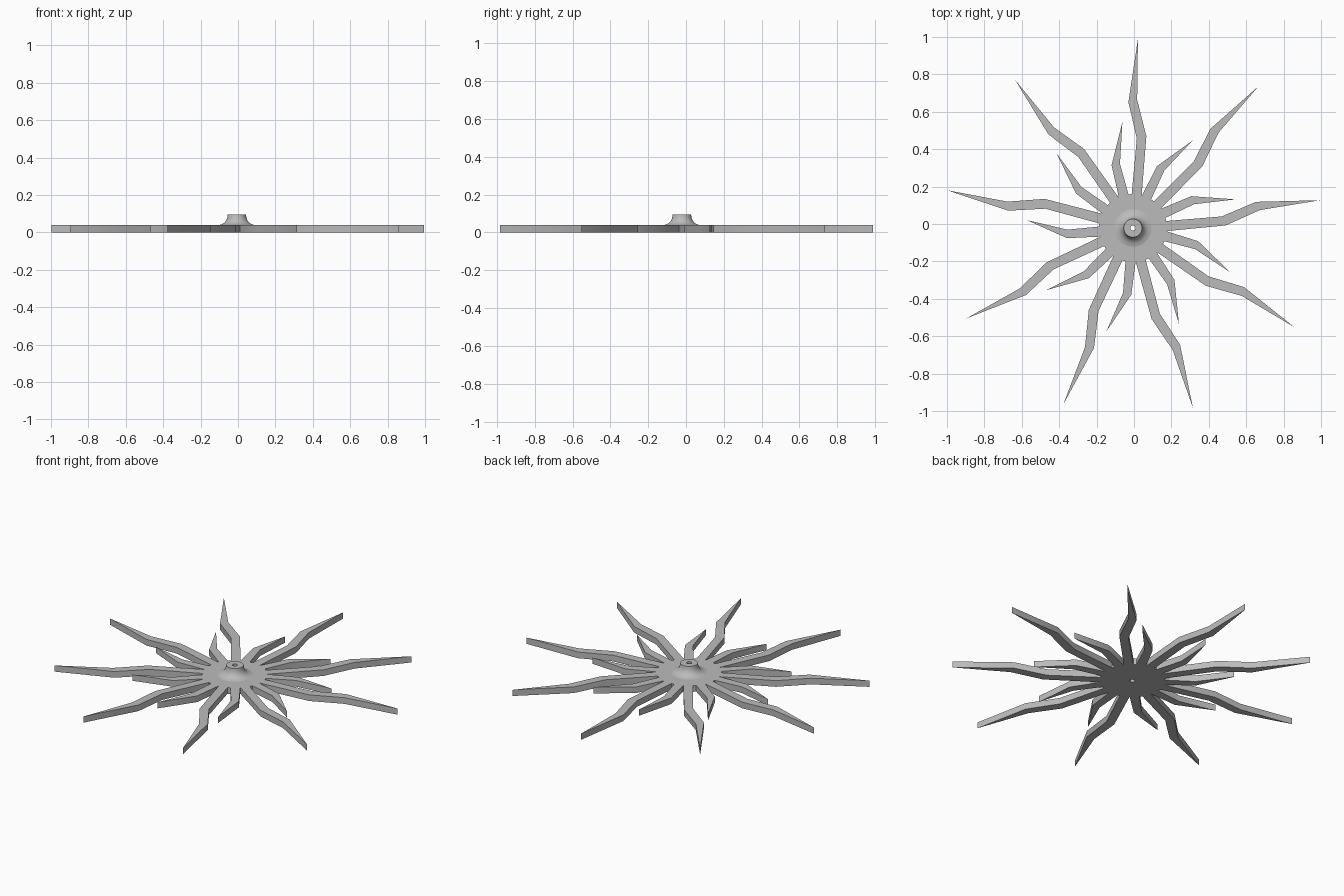
import bpy
import bmesh
from math import radians, cos, sin, tau
from mathutils import Matrix, Vector

if "Cube" in bpy.data.objects:
    bpy.data.objects.remove(bpy.data.objects["Cube"])

CENTRE = Vector((-0.006, -0.022, 0))
RAYS = 9
PLATE_TOP = 0.038
CORE_R = 0.182
HOLE_R = 0.014

grey = bpy.data.materials.new("plain grey")
grey.use_nodes = True
colour = (0.5, 0.5, 0.5, 1)
grey.diffuse_color = colour
grey.node_tree.nodes["Principled BSDF"].inputs["Base Color"].default_value = colour


def polar(radius, degrees):
    a = radians(degrees)
    return (radius * cos(a), radius * sin(a))


def finish(bm, name):
    bmesh.ops.remove_doubles(bm, verts=bm.verts, dist=0.0001)
    bmesh.ops.recalc_face_normals(bm, faces=bm.faces)
    mesh = bpy.data.meshes.new(name)
    bm.to_mesh(mesh)
    bm.free()
    mesh.materials.append(grey)
    ob = bpy.data.objects.new(name, mesh)
    bpy.context.collection.objects.link(ob)
    ob.location = CENTRE
    bpy.ops.object.select_all(action="DESELECT")
    ob.select_set(True)
    bpy.context.view_layer.objects.active = ob
    bpy.ops.object.shade_smooth_by_angle(angle=radians(30))
    return ob


# Wavy rays, drawn pointing up: pairs of right and left edge points, then the tip
bases = [75, 92, 97.5, 114.5]
long_ray = [(polar(CORE_R, bases[0]), polar(CORE_R, bases[1])),
            ((0.072, 0.492), (0.021, 0.479)),
            ((0.023, 0.685), (-0.024, 0.673))]
long_tip = (0.027, 1.012)
short_ray = [(polar(CORE_R, bases[2]), polar(CORE_R, bases[3])),
             ((-0.069, 0.344), (-0.114, 0.337))]
short_tip = (-0.056, 0.567)

# Flat sunburst plate with a hole in the middle
bm = bmesh.new()
for i in range(RAYS):
    turn = Matrix.Rotation(tau * i / RAYS, 3, "Z")

    def face(points):
        bm.faces.new([bm.verts.new(turn @ Vector((x, y, 0))) for x, y in points])

    for pairs, tip in ((long_ray, long_tip), (short_ray, short_tip)):
        for (r0, l0), (r1, l1) in zip(pairs, pairs[1:]):
            face([r0, r1, l1, l0])
        face([pairs[-1][0], tip, pairs[-1][1]])
    ends = bases + [bases[0] + 360 / RAYS]
    for a, b in zip(ends, ends[1:]):
        face([polar(HOLE_R, a), polar(CORE_R, a), polar(CORE_R, b), polar(HOLE_R, b)])
bmesh.ops.remove_doubles(bm, verts=bm.verts, dist=0.0001)
raised = bmesh.ops.extrude_face_region(bm, geom=bm.faces[:], use_keep_orig=True)
top = [v for v in raised["geom"] if isinstance(v, bmesh.types.BMVert)]
bmesh.ops.translate(bm, verts=top, vec=(0, 0, PLATE_TOP))
finish(bm, "sunburst_plate")

# Flared hub with a bore
profile = [(HOLE_R, PLATE_TOP), (HOLE_R, 0.095), (0.049, 0.095), (0.051, 0.078),
           (0.057, 0.063), (0.068, 0.050), (0.083, 0.042), (0.1, PLATE_TOP)]
bm = bmesh.new()
verts = [bm.verts.new((r, 0, z)) for r, z in profile]
edges = [bm.edges.new(pair) for pair in zip(verts, verts[1:])]
bmesh.ops.spin(bm, geom=verts + edges, cent=(0, 0, 0), axis=(0, 0, 1),
               angle=tau, steps=48)
finish(bm, "flared_hub")
